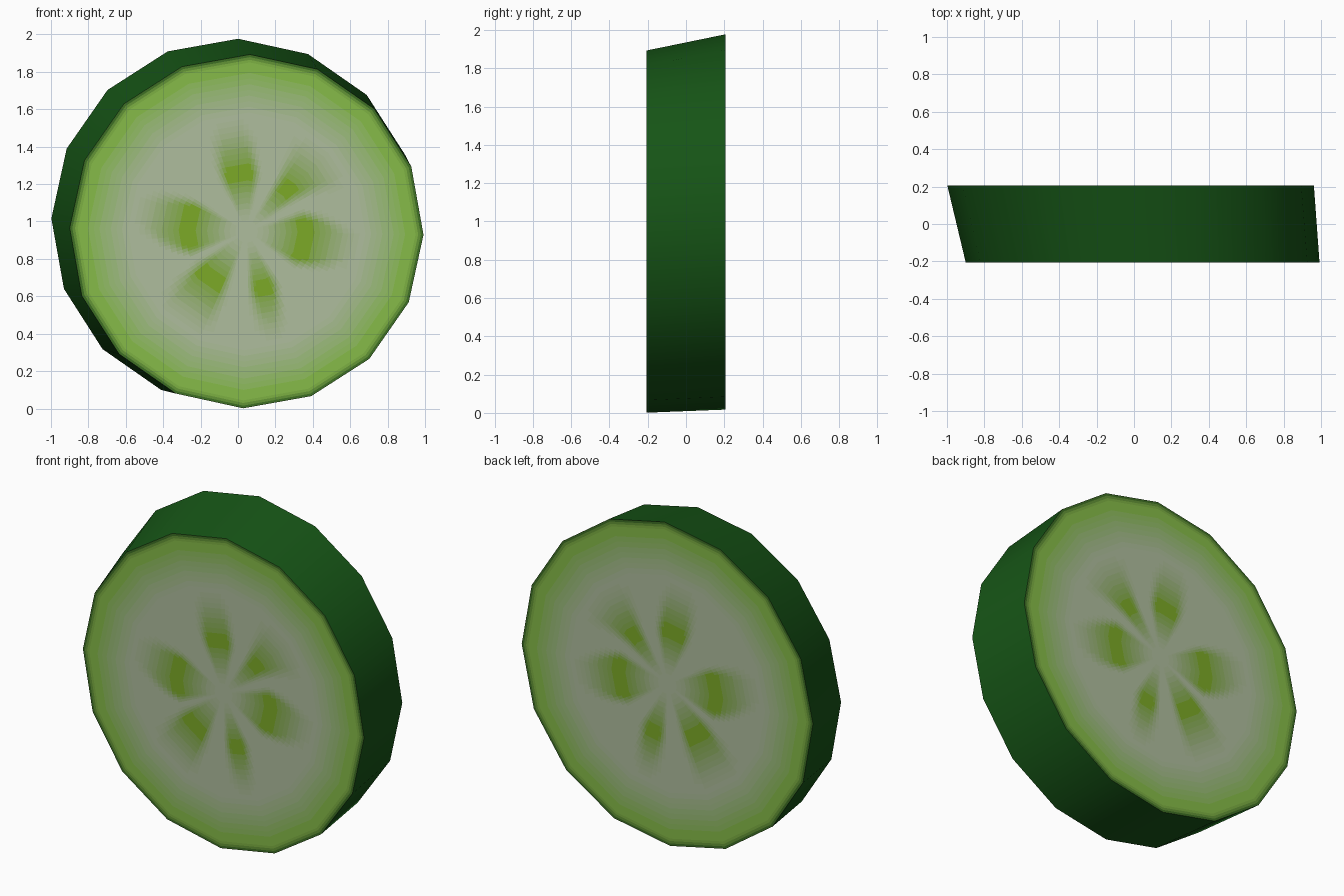
import bpy
import math

if "Cube" in bpy.data.objects:
    bpy.data.objects.remove(bpy.data.objects["Cube"])

SIDES = 16        # rim corners
SUB = 8           # colour wedges per rim side
TILT = math.radians(-1.1)
# each rim: centre x, y, centre z, radius
FRONT = (0.046, -0.205, 0.947, 0.946)
BACK = (-0.018, 0.205, 0.997, 0.980)

SKIN = (0.008, 0.09, 0.008)
RIND = (0.24, 0.50, 0.065)
FLESH = (0.43, 0.51, 0.34)
SEED = (0.20, 0.40, 0.02)

# seed pockets in degrees: inner low, inner high, outer low, outer high
SEEDS = [(75, 119, 86, 112), (30, 62, 23, 65), (-38, 22, -22, 5),
         (-90, -56, -86, -66), (-150, -106, -146, -106), (146, 206, 156, 184)]


def clamp(v):
    return max(0.0, min(1.0, v))


def corner(rim, i):
    cx, y, cz, r = rim
    a = TILT + 2 * math.pi * i / SIDES
    return (cx + r * math.cos(a), y, cz + r * math.sin(a))


def material(name, a, b=None, t=0.0):
    m = bpy.data.materials.get(name)
    if m is None:
        m = bpy.data.materials.new(name)
        c = [p + (q - p) * t for p, q in zip(a, b or a)]
        m.diffuse_color = (*c, 1)
        m.use_nodes = True
        m.node_tree.nodes["Principled BSDF"].inputs["Base Color"].default_value = m.diffuse_color
    return m


def make_object(name, verts, faces):
    me = bpy.data.meshes.new(name)
    me.from_pydata(verts, [], faces)
    ob = bpy.data.objects.new(name, me)
    bpy.context.collection.objects.link(ob)
    return ob


def seed_strength(r, deg):
    # darkest at the shoulder, fading to the centre and outer end
    radial = clamp((r - 0.06) / 0.25) * clamp((0.64 - r) / 0.28)
    t = clamp((r - 0.33) / 0.25)
    best = 0.0
    for il, ih, ol, oh in SEEDS:
        lo, hi = il + (ol - il) * t, ih + (oh - ih) * t
        d = abs((deg - (lo + hi) / 2 + 180) % 360 - 180)
        best = max(best, clamp(((hi - lo) / 2 - d) / 9))
    return radial * best


def face_material(r, deg):
    if r > 0.955:
        k = round(clamp((r - 0.955) / 0.045) * 6)
        return material(f"rim_{k}", RIND, SKIN, k / 6)
    if r > 0.64:
        k = round(clamp((r - 0.66) / 0.26) * 12)
        return material(f"rind_{k}", FLESH, RIND, k / 12)
    k = round(seed_strength(r, deg) * 12)
    return material(f"seed_{k}", FLESH, SEED, k / 12)


# skin: tapered sixteen-sided band
verts = [corner(FRONT, i) for i in range(SIDES)] + [corner(BACK, i) for i in range(SIDES)]
faces = [(i, SIDES + i, SIDES + (i + 1) % SIDES, (i + 1) % SIDES) for i in range(SIDES)]
skin = make_object("skin", verts, faces)
# point the band outward
skin.data.update()
p = skin.data.polygons[0]
if p.normal.x * p.center.x < 0:
    skin.data.flip_normals()
skin.data.materials.append(material("skin", SKIN))
skin.data.shade_smooth()

# cut faces: flat discs divided into coloured rings and wedges
RINGS = [0.032 * i for i in range(1, 30)] + [0.955, 0.97, 0.985, 1.0]


def cut_face(name, rim, flip):
    cx, y, cz, _ = rim
    n = SIDES * SUB
    outline = []
    for i in range(n):
        a, b = corner(rim, i // SUB), corner(rim, i // SUB + 1)
        t = (i % SUB) / SUB
        outline.append((a[0] + (b[0] - a[0]) * t, a[2] + (b[2] - a[2]) * t))
    verts = [(cx, y, cz)]
    for s in RINGS:
        verts += [(cx + (x - cx) * s, y, cz + (z - cz) * s) for x, z in outline]
    faces, keys = [], []
    for k, s in enumerate(RINGS):
        inner = RINGS[k - 1] if k else 0.0
        for i in range(n):
            j = (i + 1) % n
            o = 1 + k * n
            f = (o - n + i, o + i, o + j, o - n + j) if k else (0, o + i, o + j)
            faces.append(f[::-1] if flip else f)
            deg = math.degrees(TILT) + 360 * (i + 0.5) / n
            keys.append(face_material((s + inner) / 2, deg))
    ob = make_object(name, verts, faces)
    slots = {}
    for poly, m in zip(ob.data.polygons, keys):
        if m.name not in slots:
            slots[m.name] = len(slots)
            ob.data.materials.append(m)
        poly.material_index = slots[m.name]


cut_face("front_cut_face", FRONT, False)
cut_face("back_cut_face", BACK, True)
